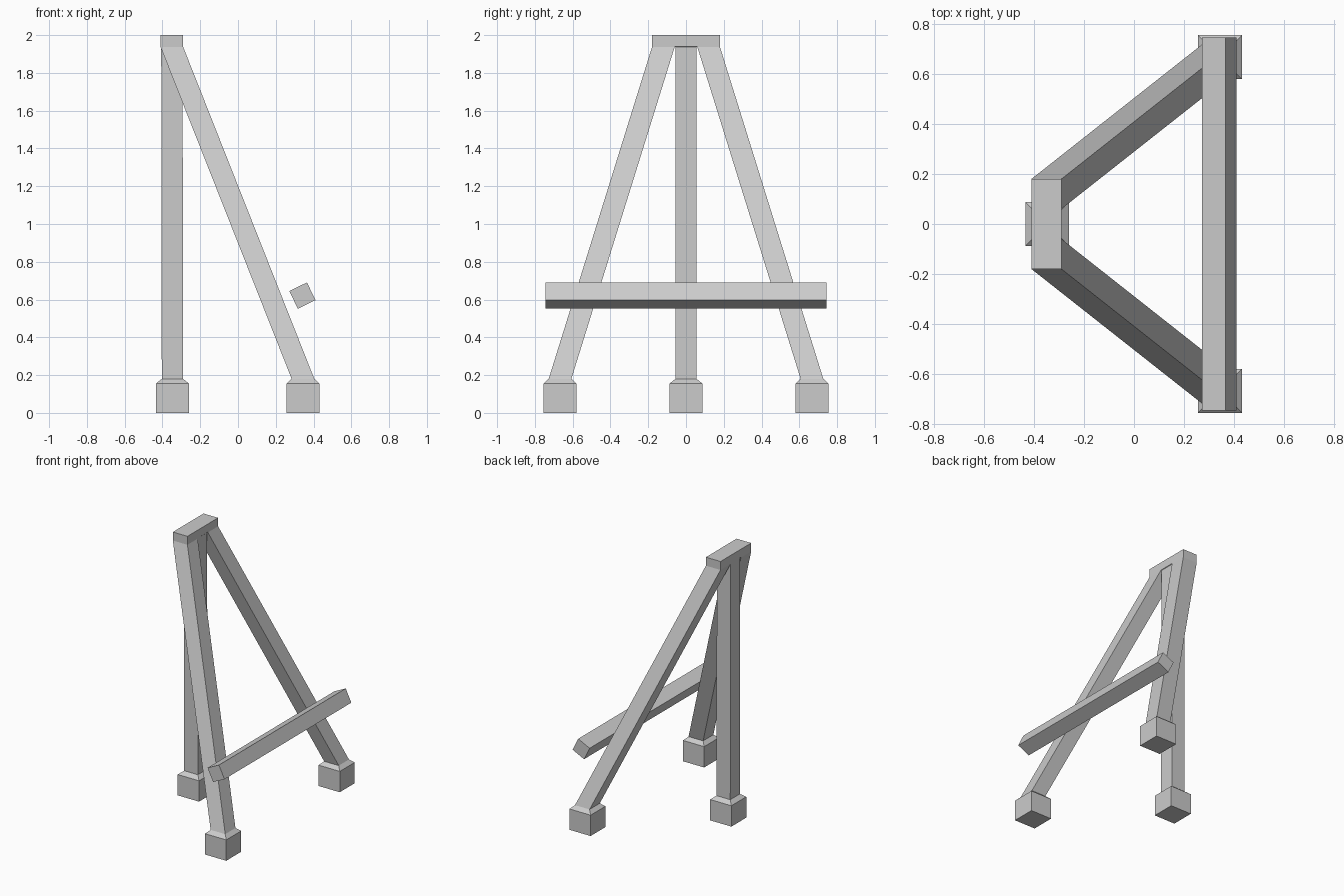
import bpy, bmesh, math

if "Cube" in bpy.data.objects:
    bpy.data.objects.remove(bpy.data.objects["Cube"])


def make_object(name, bm):
    bmesh.ops.recalc_face_normals(bm, faces=bm.faces)
    mesh = bpy.data.meshes.new(name)
    bm.to_mesh(mesh)
    bm.free()
    obj = bpy.data.objects.new(name, mesh)
    bpy.context.collection.objects.link(obj)
    return obj


def leg(name, foot, top, half_shaft):
    """Loft horizontal squares: block foot, bevel, slanted shaft, upright top."""
    fx, fy = foot
    tx, ty = top
    sections = [(fx, fy, 0, 0.0875), (fx, fy, 0.155, 0.0875),
                (fx, fy, 0.18, half_shaft), (tx, ty, 1.937, half_shaft),
                (tx, ty, 1.94, 0.06), (tx, ty, 2.0, 0.06)]
    bm = bmesh.new()
    rings = [[bm.verts.new((x + sx * h, y + sy * h, z))
              for sx, sy in ((-1, -1), (1, -1), (1, 1), (-1, 1))]
             for x, y, z, h in sections]
    for a, b in zip(rings, rings[1:]):
        for i in range(4):
            j = (i + 1) % 4
            bm.faces.new((a[i], a[j], b[j], b[i]))
    bm.faces.new(rings[0][::-1])
    bm.faces.new(rings[-1])
    return make_object(name, bm)


# Upright rear leg and two splayed legs meeting at the top
leg("rear_leg", (-0.347, 0), (-0.35, 0), 0.0565)
for side, label in ((-1, "front"), (1, "back")):
    leg(label + "_splayed_leg", (0.344, side * 0.667), (-0.35, side * 0.12), 0.06)

# Tilted square ledge across the splayed legs
bm = bmesh.new()
bmesh.ops.create_cube(bm, size=1)
bmesh.ops.scale(bm, vec=(0.104, 1.49, 0.104), verts=bm.verts)
ledge = make_object("canvas_ledge", bm)
ledge.location = (0.341, 0, 0.621)
ledge.rotation_euler = (0, math.radians(-26), 0)
